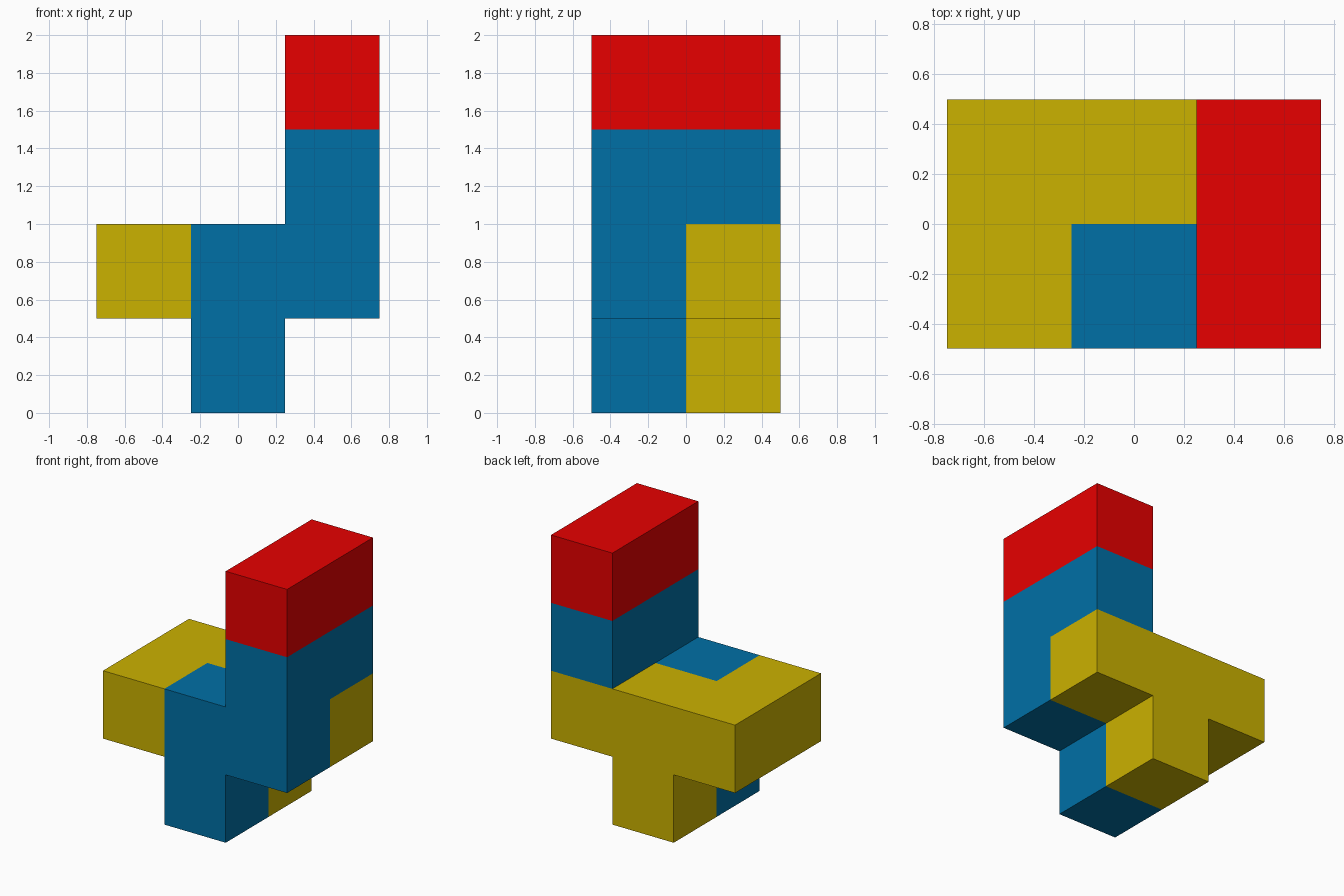
import bpy, bmesh
from mathutils import Vector

if "Cube" in bpy.data.objects:
    bpy.data.objects.remove(bpy.data.objects["Cube"])

S = 0.5  # block size
# Front silhouette as (column, level) blocks; each is two blocks deep
PROFILE = {(0, 0), (-1, 1), (0, 1), (1, 1), (1, 2), (1, 3)}
BLOCKS = {(i, j, k) for i, k in PROFILE for j in (0, 1)}


def colour(i, j, k):
    if k == 3:
        return 2                      # red cap
    if k < 2 and (i == -1 or j == 1):
        return 1                      # yellow back and left arm
    return 0                          # blue front and upper column


# Outer skin of the joined blocks
bm = bmesh.new()
for block in sorted(BLOCKS):
    centre = Vector((block[0] * S, (block[1] - 0.5) * S, (block[2] + 0.5) * S))
    for axis in range(3):
        for sign in (-1, 1):
            step = [0, 0, 0]
            step[axis] = sign
            if tuple(a + b for a, b in zip(block, step)) in BLOCKS:
                continue
            n = Vector(step)
            u = Vector((n.y, n.z, n.x))
            v = n.cross(u)
            verts = [bm.verts.new(centre + (n + u * a + v * b) * S / 2)
                     for a, b in ((-1, -1), (1, -1), (1, 1), (-1, 1))]
            bm.faces.new(verts).material_index = colour(*block)
bmesh.ops.remove_doubles(bm, verts=bm.verts, dist=0.001)

mesh = bpy.data.meshes.new("stacked_blocks")
bm.to_mesh(mesh)
bm.free()
for name, rgb in (("blue", (0, 0.162, 0.381)), ("yellow", (0.6, 0.445, 0)), ("red", (0.8, 0, 0))):
    mat = bpy.data.materials.new(name)
    mat.diffuse_color = (*rgb, 1)
    mat.use_nodes = True
    mat.node_tree.nodes["Principled BSDF"].inputs["Base Color"].default_value = mat.diffuse_color
    mesh.materials.append(mat)
bpy.context.collection.objects.link(bpy.data.objects.new("stacked_blocks", mesh))
